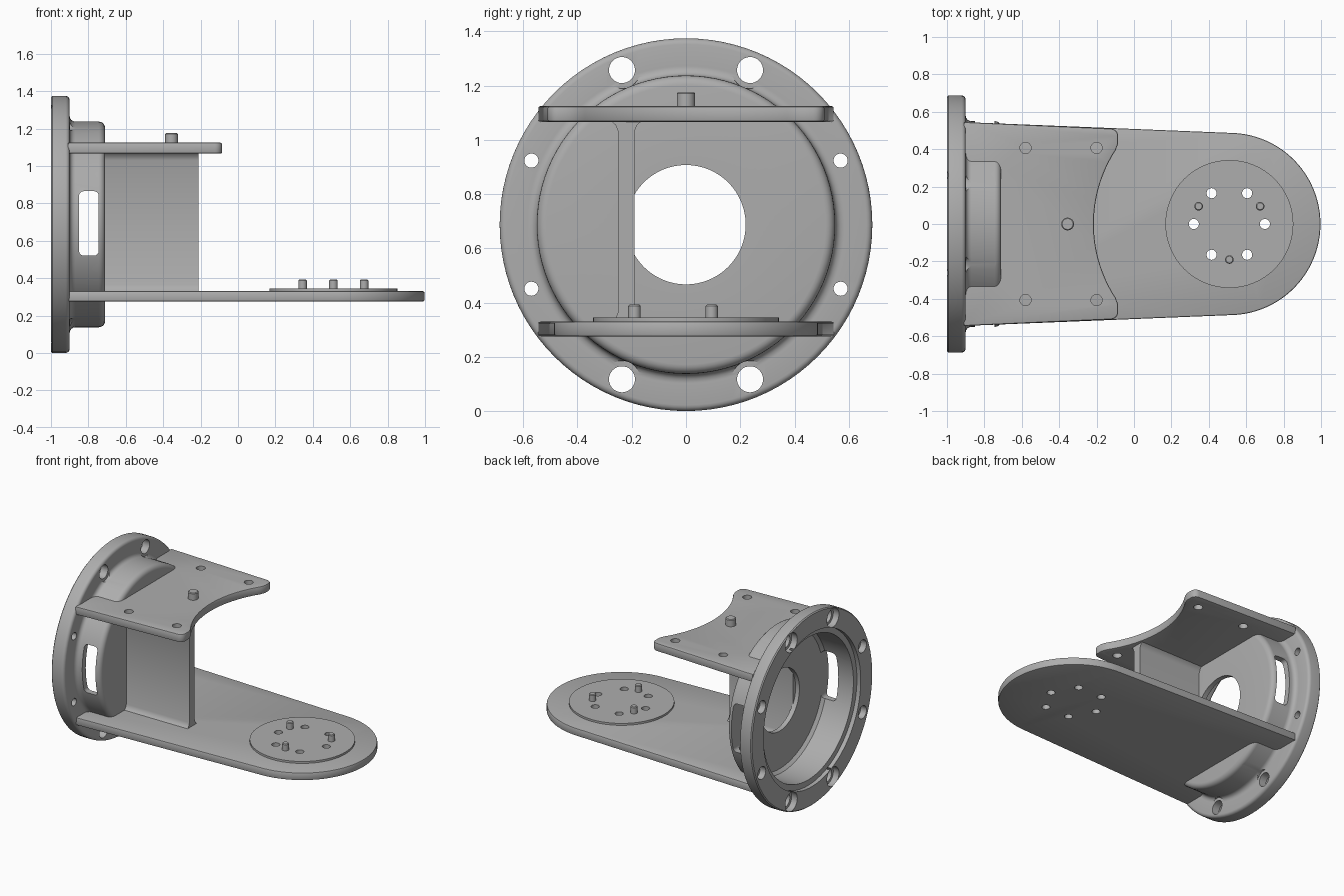
import bpy, bmesh, math
from mathutils import Matrix, Vector

old = bpy.data.objects.get("Cube")
if old:
    bpy.data.objects.remove(old, do_unlink=True)

grey = bpy.data.materials.new("machined grey")
grey.use_nodes = True
colour = (0.42, 0.42, 0.42, 1)
grey.diffuse_color = colour
grey.node_tree.nodes["Principled BSDF"].inputs["Base Color"].default_value = colour

AXIS_Z = 0.687      # height of the flange axis
PAD_X = 0.51        # centre of the round pad


def finish(bm, name):
    bmesh.ops.recalc_face_normals(bm, faces=bm.faces)
    mesh = bpy.data.meshes.new(name)
    bm.to_mesh(mesh)
    bm.free()
    mesh.materials.append(grey)
    obj = bpy.data.objects.new(name, mesh)
    bpy.context.collection.objects.link(obj)
    return obj


def apply(obj, mod):
    bpy.context.view_layer.objects.active = obj
    bpy.ops.object.modifier_apply(modifier=mod.name)


def cylinder(name, radius, start, end, sides=32):
    start, end = Vector(start), Vector(end)
    axis = end - start
    bm = bmesh.new()
    turn = axis.to_track_quat('Z', 'Y').to_matrix().to_4x4()
    bmesh.ops.create_cone(bm, cap_ends=True, segments=sides, radius1=radius, radius2=radius,
                          depth=axis.length, matrix=Matrix.Translation((start + end) / 2) @ turn)
    return finish(bm, name)


def extrude(name, points, offset):
    bm = bmesh.new()
    face = bm.faces.new([bm.verts.new(p) for p in points])
    new = bmesh.ops.extrude_face_region(bm, geom=[face])["geom"]
    bmesh.ops.translate(bm, vec=offset, verts=[v for v in new if isinstance(v, bmesh.types.BMVert)])
    return finish(bm, name)


def cut(target, cutter):
    cutter.hide_render = True
    mod = target.modifiers.new("cut", 'BOOLEAN')
    mod.operation = 'DIFFERENCE'
    mod.solver = 'EXACT'
    mod.object = cutter
    apply(target, mod)
    bpy.data.objects.remove(cutter, do_unlink=True)


def bevel(obj, width, segments=2):
    mod = obj.modifiers.new("round", 'BEVEL')
    mod.width = width
    mod.segments = segments
    mod.limit_method = 'ANGLE'
    mod.angle_limit = math.radians(50)
    apply(obj, mod)


def arc(cx, cy, r, a0, a1, steps):
    return [(cx + r * math.cos(math.radians(a0 + (a1 - a0) * i / steps)),
             cy + r * math.sin(math.radians(a0 + (a1 - a0) * i / steps))) for i in range(steps + 1)]


# Flange and hollow cup, revolved about the x axis from (x, radius)
profile = [(-1, 0.55), (-1, 0.68), (-0.993, 0.687)]
profile += arc(-0.922, 0.665, 0.022, 90, 0, 4)
profile += [(-0.9, 0.585)] + arc(-0.87, 0.58, 0.03, 180, 270, 4)
profile += arc(-0.745, 0.515, 0.035, 90, 0, 5)
profile += [(-0.71, 0.22), (-0.745, 0.22), (-0.745, 0.49), (-0.765, 0.51),
            (-0.97, 0.51), (-0.97, 0.55)]
bm = bmesh.new()
ring = [bm.verts.new((x, 0, AXIS_Z + r)) for x, r in profile]
edges = [bm.edges.new((ring[i - 1], ring[i])) for i in range(len(ring))]
bmesh.ops.spin(bm, geom=ring + edges, cent=(0, 0, AXIS_Z), axis=(1, 0, 0),
               angle=math.tau, steps=96, use_duplicate=False)
bmesh.ops.remove_doubles(bm, verts=bm.verts, dist=0.0005)
flange = finish(bm, "flange_cup")

# Bolt holes with pockets behind; the large ones also get a scallop in front
for i in range(8):
    a = math.radians(22.5 + 45 * i)
    y, z = 0.617 * math.cos(a), AXIS_Z + 0.617 * math.sin(a)
    large = abs(math.sin(a)) > 0.7
    if large:
        cut(flange, cylinder("scallop", 0.068, (-0.899, y, z), (-0.6, y, z)))
    cut(flange, cylinder("pocket", 0.068 if large else 0.045, (-1.1, y, z), (-0.955, y, z)))
    cut(flange, cylinder("hole", 0.048 if large else 0.026, (-1.1, y, z), (-0.8, y, z)))

# Side slots in the cup wall
for side in (-1, 1):
    corners = []
    for cx, cz, a in ((-0.77, 0.84, 0), (-0.825, 0.84, 90), (-0.825, 0.545, 180), (-0.77, 0.545, 270)):
        corners += arc(cx, cz, 0.025, a, a + 90, 4)
    cut(flange, extrude("slot", [(x, side * 0.4, z) for x, z in corners], (0, side * 0.3, 0)))


def clear_cup(obj):
    cut(obj, cylinder("cup_space", 0.53, (-1.1, 0, AXIS_Z), (-0.725, 0, AXIS_Z), 96))


# Long lower plate with rounded end
outline = [(-0.91, 0.545), (-0.91, -0.545)] + arc(PAD_X, 0, 0.487, -88, 88, 48)
lower = extrude("lower_plate", [(x, y, 0.275) for x, y in outline], (0, 0, 0.055))
bevel(lower, 0.008)
clear_cup(lower)
pad = cylinder("round_pad", 0.342, (PAD_X, 0, 0.32), (PAD_X, 0, 0.344), 64)
for i in range(6):
    a = math.radians(60 * i)
    x, y = PAD_X + 0.19 * math.cos(a), 0.19 * math.sin(a)
    for part in (lower, pad):
        cut(part, cylinder("pad_hole", 0.027, (x, y, 0.2), (x, y, 0.5), 24))

# Short upper plate with a concave edge and rounded tips
half = arc(PAD_X, 0, 0.725, 180, 147, 16) + [(-0.085, 0.43)]
half += arc(-0.125, 0.47, 0.04, 0, 88, 6) + [(-0.91, 0.545)]
outline = half + [(x, -y) for x, y in reversed(half[1:])]
upper = extrude("upper_plate", [(x, y, 1.066) for x, y in outline], (0, 0, 0.058))
bevel(upper, 0.008)
clear_cup(upper)
for x in (-0.58, -0.2):
    for y in (-0.407, 0.407):
        cut(upper, cylinder("plate_hole", 0.03, (x, y, 1), (x, y, 1.2), 24))

# Upright web, flared where it meets the plates
side_line = [(-0.162, 0.325), (-0.18, 0.34), (-0.19, 0.365),
             (-0.19, 1.03), (-0.18, 1.055), (-0.162, 1.07)]
section = side_line + [(-0.44 - y, z) for y, z in reversed(side_line)]
web = extrude("web", [(-0.715, y, z) for y, z in section], (0.505, 0, 0))

# Locating pins
pins = []
for i in range(3):
    a = math.radians(30 + 120 * i)
    x, y = PAD_X + 0.19 * math.cos(a), 0.19 * math.sin(a)
    pins.append(cylinder("pad_pin", 0.023, (x, y, 0.32), (x, y, 0.392), 20))
pins.append(cylinder("upper_pin", 0.034, (-0.355, 0, 1.1), (-0.355, 0, 1.175), 28))
for pin in pins:
    bevel(pin, 0.005, 1)

# Smooth shading with crisp edges
bpy.ops.object.select_all(action='DESELECT')
for obj in [flange, lower, pad, upper, web] + pins:
    obj.select_set(True)
bpy.context.view_layer.objects.active = flange
bpy.ops.object.shade_smooth_by_angle(angle=math.radians(30))
